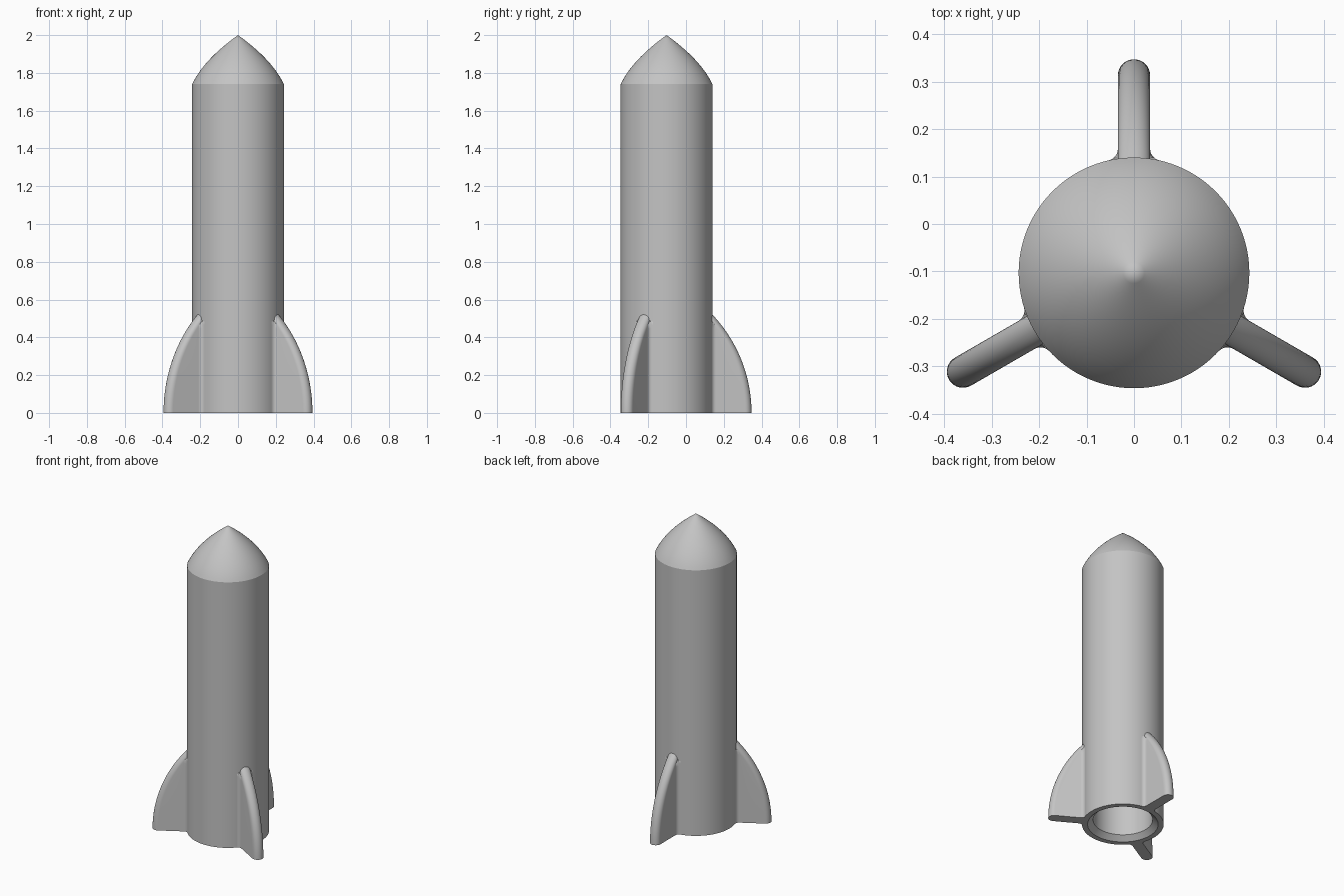
import bpy
import math

if "Cube" in bpy.data.objects:
    bpy.data.objects.remove(bpy.data.objects["Cube"])

CENTRE_Y = -0.103
BODY_R = 0.243
SHOULDER_Z = 1.74
FIN_R, FIN_H, FIN_W = 0.45, 0.52, 0.034
FILLET = 0.025

grey = bpy.data.materials.new("light_grey")
grey.use_nodes = True
colour = (0.55, 0.55, 0.55, 1)
grey.diffuse_color = colour
grey.node_tree.nodes["Principled BSDF"].inputs["Base Color"].default_value = colour


def add_object(name, verts, faces, angle):
    mesh = bpy.data.meshes.new(name)
    mesh.from_pydata(verts, [], faces)
    mesh.materials.append(grey)
    obj = bpy.data.objects.new(name, mesh)
    obj.location.y = CENTRE_Y
    bpy.context.collection.objects.link(obj)
    bpy.ops.object.select_all(action="DESELECT")
    obj.select_set(True)
    bpy.context.view_layer.objects.active = obj
    # consistent outward normals
    bpy.ops.object.mode_set(mode="EDIT")
    bpy.ops.mesh.select_all(action="SELECT")
    bpy.ops.mesh.normals_make_consistent(inside=False)
    bpy.ops.object.mode_set(mode="OBJECT")
    bpy.ops.object.shade_smooth_by_angle(angle=math.radians(angle))
    return obj


def lathe(name, profile, steps=96):
    """Spin (radius, z) points about z; zero radii become single poles."""
    verts, rings, faces = [], [], []
    for r, z in profile:
        count = steps if r > 0 else 1
        rings.append([len(verts) + i % count for i in range(steps)])
        for i in range(count):
            a = math.tau * i / steps
            verts.append((r * math.cos(a), r * math.sin(a), z))
    for low, high in zip(rings, rings[1:]):
        for i in range(steps):
            j = (i + 1) % steps
            quad = [low[i], low[j], high[j], high[i]]
            faces.append(list(dict.fromkeys(quad)))
    return add_object(name, verts, faces, 20)


# Hollow body with a countersunk tail opening and a curved nose
profile = [(0, 1.65), (0.177, 1.65), (0.177, 0.03), (0.21, 0), (BODY_R, 0)]
for i in range(17):
    t = i / 16
    radius = BODY_R * (1 - t) + 0.12 * t * (1 - t)
    profile.append((radius if i < 16 else 0, SHOULDER_Z + 0.26 * t))
lathe("rocket_body", profile)


def fin_section(z):
    """Outline of a fin at height z: root fillets and a round outer edge."""
    span = FIN_R - BODY_R
    arc_r = (FIN_H ** 2 / span + span) / 2
    tip = FIN_R - arc_r + math.sqrt(arc_r ** 2 - z ** 2)
    edge = tip - FIN_W
    # fillet arc, tangent to both the body and the fin side
    fy = FIN_W + FILLET
    fx = math.sqrt((BODY_R + FILLET) ** 2 - fy ** 2)
    start = math.pi + math.atan2(fy, fx)
    end = 1.5 * math.pi
    half = [(0.225, 0.05)]
    for i in range(7):
        a = start + (end - start) * i / 6
        half.append((min(fx + FILLET * math.cos(a), edge), fy + FILLET * math.sin(a)))
    for i in range(9):
        a = math.pi / 2 * (1 - i / 8)
        half.append((edge + FIN_W * math.cos(a), FIN_W * math.sin(a)))
    return half + [(x, -y) for x, y in reversed(half[:-1])]


def make_fin(name, angle):
    levels = 28
    verts, faces = [], []
    for k in range(levels + 1):
        z = FIN_H * k / levels
        section = fin_section(z)
        verts += [(x, y, z) for x, y in section]
    n = len(section)
    for k in range(levels):
        for i in range(n):
            j = (i + 1) % n
            faces.append([k * n + i, k * n + j, (k + 1) * n + j, (k + 1) * n + i])
    faces.append(list(reversed(range(n))))
    faces.append(list(range(levels * n, (levels + 1) * n)))
    fin = add_object(name, verts, faces, 35)
    fin.rotation_euler.z = math.radians(angle)


# Three evenly spaced fins
for name, angle in (("back_fin", 90), ("right_fin", 210), ("left_fin", 330)):
    make_fin(name, angle)
